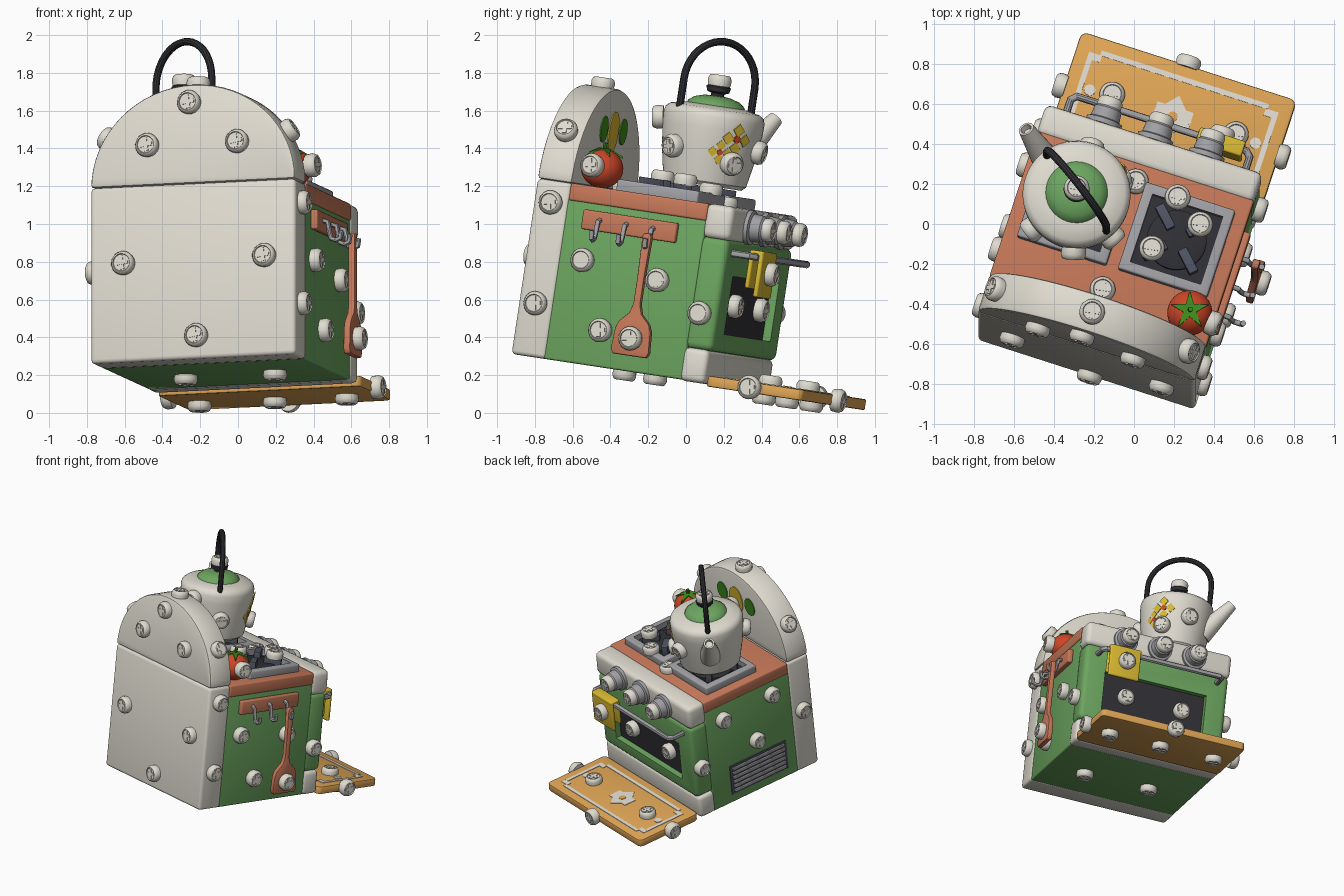
import bpy, bmesh, math
from mathutils import Matrix, Vector as V

if "Cube" in bpy.data.objects:
    bpy.data.objects.remove(bpy.data.objects["Cube"])

# whole toy is tilted: local a=width, b=depth (back panel -> oven door), c=up
W = Matrix.Translation((-.24, -.755, .30)) @ Matrix.Rotation(math.radians(-8.57), 4, 'X') @ Matrix.Rotation(math.radians(-18), 4, 'Z')
U, F, Z = V((1, 0, 0)), V((0, 1, 0)), V((0, 0, 1))

def mat(name, *c):
    m = bpy.data.materials.new(name)
    m.diffuse_color = (*c, 1)
    m.use_nodes = True
    m.node_tree.nodes["Principled BSDF"].inputs["Base Color"].default_value = m.diffuse_color
    return m
CREAM = mat("cream", .74, .71, .63)
GREEN = mat("green", .15, .38, .115)
TERRA = mat("terracotta", .57, .19, .10)
ORANGE = mat("mat orange", .73, .37, .09)
YELLOW = mat("yellow", .70, .49, .03)
RED = mat("tomato red", .62, .06, .02)
DARK = mat("charcoal", .03, .03, .036)
GREY = mat("light grey", .36, .36, .38)
STEEL = mat("dark steel", .08, .09, .125)
LEAF = mat("leaf green", .05, .27, .012)

def frame(o, n, up=Z):
    n = V(n).normalized()
    if abs(n.dot(up)) > .95:
        up = F
    x = up.cross(n).normalized()
    y = n.cross(x)
    return Matrix.Translation(o) @ Matrix((x, y, n)).transposed().to_4x4()

def finish(name, bm, mats, M=Matrix()):
    bmesh.ops.recalc_face_normals(bm, faces=bm.faces[:])
    me = bpy.data.meshes.new(name)
    bm.to_mesh(me)
    bm.free()
    for m in mats:
        me.materials.append(m)
    return place(name, me, M, True)

def place(name, me, M, smooth=False):
    ob = bpy.data.objects.new(name, me)
    bpy.context.collection.objects.link(ob)
    ob.matrix_world = W @ M
    if smooth:
        bpy.ops.object.select_all(action='DESELECT')
        ob.select_set(True)
        bpy.context.view_layer.objects.active = ob
        bpy.ops.object.shade_smooth_by_angle(angle=math.radians(35))
    return ob

def bevel(bm, r, seg=3):
    if r:
        es = [e for e in bm.edges if len(e.link_faces) == 2 and e.calc_face_angle(0) > .6]
        bmesh.ops.bevel(bm, geom=es, offset=r, segments=seg, profile=.5, affect='EDGES', clamp_overlap=True)

def box_bm(lo, hi, r):
    bm = bmesh.new()
    bmesh.ops.create_cube(bm, size=1)
    for v in bm.verts:
        v.co = V([lo[i] if v.co[i] < 0 else hi[i] for i in range(3)])
    bevel(bm, r)
    return bm

def box(name, lo, hi, m, r=.012, M=Matrix()):
    return finish(name, box_bm(lo, hi, r), [m], M)

def recessed_box(name, lo, hi, r, axis, wlo, whi, depth, mats):
    bm = box_bm(lo, hi, r)
    f = max(bm.faces, key=lambda q: q.calc_center_median()[axis] + q.calc_area())
    f = max((q for q in bm.faces if q.normal[axis] > .99), key=lambda q: q.calc_area())
    bmesh.ops.inset_region(bm, faces=[f], thickness=.01)
    mid = f.calc_center_median()
    for v in f.verts:
        for i, k in enumerate([k for k in range(3) if k != axis]):
            v.co[k] = wlo[i] if v.co[k] < mid[k] else whi[i]
    f = bmesh.ops.extrude_discrete_faces(bm, faces=[f])['faces'][0]
    f.material_index = 1
    for v in f.verts:
        v.co[axis] -= depth
    return finish(name, bm, mats)

def prism(name, pts, M, d, m, r=0):
    bm = bmesh.new()
    f = bm.faces.new([bm.verts.new((x, y, 0)) for x, y in pts])
    g = bmesh.ops.extrude_face_region(bm, geom=[f])['geom']
    bmesh.ops.translate(bm, verts=[v for v in g if isinstance(v, bmesh.types.BMVert)], vec=(0, 0, d))
    bmesh.ops.recalc_face_normals(bm, faces=bm.faces[:])
    bevel(bm, r, 2)
    return finish(name, bm, [m], M)

def lathe(name, prof, M, m, n=36):
    bm = bmesh.new()
    vs = [bm.verts.new((x, 0, z)) for x, z in prof]
    es = [bm.edges.new(p) for p in zip(vs, vs[1:])]
    bmesh.ops.spin(bm, geom=vs + es, axis=Z, cent=(0, 0, 0), angle=2 * math.pi, steps=n)
    bmesh.ops.remove_doubles(bm, verts=bm.verts[:], dist=1e-4)
    return finish(name, bm, [m], M)

def tube(name, pts, r, m, M=Matrix()):
    cu = bpy.data.curves.new(name, 'CURVE')
    cu.dimensions, cu.bevel_depth, cu.bevel_resolution, cu.use_fill_caps = '3D', r, 3, True
    s = cu.splines.new('POLY')
    s.points.add(len(pts) - 1)
    for p, q in zip(s.points, pts):
        p.co = (*q, 1)
    tmp = bpy.data.objects.new(name + "_path", cu)
    me = bpy.data.meshes.new_from_object(tmp)
    bpy.data.objects.remove(tmp)
    me.materials.clear()
    me.materials.append(m)
    return place(name, me, M, True)

def ell(rx, ry, cx=0, cy=0, n=20):
    return [(cx + rx * math.cos(2 * math.pi * i / n), cy + ry * math.sin(2 * math.pi * i / n)) for i in range(n)]

def rrect(hw, hh, r):
    return [(sx * (hw - r) + r * math.cos(t), sy * (hh - r) + r * math.sin(t))
            for q, (sx, sy) in enumerate([(1, 1), (-1, 1), (-1, -1), (1, -1)])
            for t in [(q + k / 4) * math.pi / 2 for k in range(5)]]

# screw: round head with raised cross, one shared mesh
head = lathe("screw", [(0, -.01), (.06, -.01), (.064, .025), (.056, .044), (.047, .05), (.044, .044), (0, .044)], frame((0, 0, .3), -F), CREAM, 24)
bm = bmesh.new()
bm.from_mesh(head.data)
for h in ((.036, .011, .05), (.011, .036, .0495)):
    t = bmesh.ops.create_cube(bm, size=1)['verts']
    for v in t:
        v.co = V((math.copysign(h[0], v.co.x), math.copysign(h[1], v.co.y), .04 if v.co.z < 0 else h[2]))
SCREW = head.data
bm.to_mesh(SCREW)
bm.free()
bpy.data.objects.remove(head)
def screw(o, n):
    place("screw", SCREW, frame(o, n) @ Matrix.Rotation(.15, 4, 'Z'))

# back panel and its arched top
box("back_panel", (-.57, 0, 0), (.57, .195, .94), CREAM, .022)
arch = [(.57 * math.cos(math.pi * i / 32), .53 * math.sin(math.pi * i / 32)) for i in range(33)]
prism("back_arch", arch, frame((0, .195, .94), F) @ Matrix.Translation((0, 0, -.195)), .195, CREAM, .018)
D = frame((0, .194, 1.24), F)
prism("arch_fruit", ell(.08, .11), D, .007, YELLOW)
for s in (-1, 1):
    prism("arch_leaf", ell(.06, .07, s * .165, .01), D, .007, LEAF)
    prism("arch_stem", ell(.06, .022, s * .09, -.18), D, .007, LEAF)

# stove body, counter, front parts
box("stove_body", (-.563, .18, 0), (.563, .965, .86), GREEN)
box("counter", (-.57, .19, .85), (.57, .965, .942), TERRA)
box("control_panel", (-.57, .95, .762), (.57, 1.11, .945), CREAM, .035)
box("stove_base", (-.57, .945, -.005), (.57, 1.09, .175), CREAM, .03)
recessed_box("oven_door", (-.563, .94, .17), (.563, 1.105, .77), .035, 1, (-.4, .27), (.4, .58), .045, [GREEN, DARK])
tube("door_handle", [(-.47, 1.09, .70), (-.47, 1.2, .70), (-.445, 1.225, .70), (.445, 1.225, .70), (.47, 1.2, .70), (.47, 1.09, .70)], .02, GREY)
for a in (-.27, 0, .27):
    lathe("knob", [(0, 0), (.092, 0), (.092, .025), (.075, .032), (.07, .085), (.06, .095), (0, .095)], frame((a, 1.105, .85), F), GREY)
    screw((a, 1.2, .85), F)

# towel over the handle
box("towel_front", (.19, 1.238, .49), (.43, 1.265, .73), YELLOW, .01)
box("towel_back", (.19, 1.185, .53), (.43, 1.21, .73), YELLOW, .01)
box("towel_top", (.19, 1.185, .70), (.43, 1.265, .735), YELLOW, .01)
screw((.3, 1.265, .62), F)

# side vent
box("vent_plate", (-.569, .27, .07), (-.555, .79, .31), STEEL, 0)
for i in range(6):
    box("vent_slat", (-.582, .29, .085 + i * .037), (-.56, .77, .107 + i * .037), GREY, .004)

# burners
for s in (-1, 1):
    cx, cy = s * .265, .65
    recessed_box("burner_tray", (cx - .235, cy - .23, .93), (cx + .235, cy + .23, 1.0), .012, 2,
                 (cx - .185, cy - .18), (cx + .185, cy + .18), .045, [GREY, DARK])
    lathe("burner_disc", [(0, 0), (.15, 0), (.15, .025), (.13, .032), (0, .032)], Matrix.Translation((cx, cy, .95)), DARK)
    for k in range(4):
        box("burner_bar", (.06, -.024, .96), (.19, .024, 1.03), STEEL, .005,
            Matrix.Translation((cx, cy, 0)) @ Matrix.Rotation(math.radians(45 + 90 * k), 4, 'Z'))

# kettle
K = Matrix.Translation((-.262, .655, 0))
lathe("kettle_body", [(0, 1.035), (.2, 1.035), (.222, 1.055), (.25, 1.2), (.268, 1.34), (.27, 1.40), (.262, 1.425), (.24, 1.443), (.16, 1.46), (0, 1.46)], K, CREAM, 48)
lathe("kettle_lid", [(0, 1.455), (.157, 1.455), (.15, 1.472), (.12, 1.495), (.07, 1.51), (0, 1.516)], K, GREEN)
lathe("lid_knob", [(0, 1.5), (.035, 1.5), (.035, 1.525), (.06, 1.535), (.065, 1.56), (.05, 1.578), (0, 1.578)], K, DARK)
screw((-.262, .655, 1.575), Z)
KS = K @ Matrix.Rotation(math.radians(146), 4, 'Z')
tube("kettle_handle", [(.24, 0, 1.42)] + [(.24 * math.cos(math.pi * i / 20), 0, 1.58 + .222 * math.sin(math.pi * i / 20)) for i in range(21)] + [(-.24, 0, 1.42)], .02, DARK, KS)
L = V((.21, 0, .24)).length
lathe("kettle_spout", [(0, 0), (.08, 0), (.04, L), (.028, L), (.025, L - .03), (0, L - .03)], KS @ frame((.20, 0, 1.2), (.21, 0, .24)), CREAM, 24)
def on_kettle(deg, c, out=0):
    t, r = math.radians(deg), .222 + .175 * (c - 1.055) + out
    n = V((math.cos(t), math.sin(t), -.15))
    return V((-.262 + r * n.x, .655 + r * n.y, c)), n
for deg, c in ((-29, 1.22), (48, 1.17), (-75, 1.36), (92, 1.25), (234, 1.3)):
    screw(*on_kettle(deg, c))
for deg, c, s in ((49, 1.30, 1), (31, 1.22, .8)):
    for dx, dy in ((0, .048), (0, -.048), (11, 0), (-11, 0)):
        prism("kettle_petal", ell(.034 * s, .036 * s, n=4), frame(*on_kettle(deg + dx * s, c + dy * s, -.003)), .007, YELLOW)
    prism("kettle_flower_centre", ell(.02 * s, .02 * s, n=10), frame(*on_kettle(deg, c, -.002)), .008, RED)

# tomato with leaf star
bm = bmesh.new()
bmesh.ops.create_uvsphere(bm, u_segments=28, v_segments=16, radius=.113)
bmesh.ops.scale(bm, verts=bm.verts[:], vec=(1, 1, .92))
finish("tomato", bm, [RED], Matrix.Translation((.445, .31, 1.043)))
star = [((.1 if i % 2 else .035) * math.cos(i * math.pi / 5), (.1 if i % 2 else .035) * math.sin(i * math.pi / 5)) for i in range(10)]
leaf = prism("tomato_leaves", star, Matrix.Translation((.445, .31, 1.143)), .012, LEAF)
for v in leaf.data.vertices:
    v.co.z -= 3.5 * (v.co.x ** 2 + v.co.y ** 2)
tube("tomato_stem", [(.445, .31, 1.14), (.45, .31, 1.18)], .012, LEAF)
screw((.555, .295, 1.05), (1, -.12, .05))

# utensil rack, hooks and spatula
box("utensil_rack", (.56, .29, .71), (.60, .82, .815), TERRA, .01)
for b in (.39, .54, .69):
    tube("hook", [(.59, b, .77), (.625, b, .76), (.635, b, .70), (.645, b, .67), (.67, b, .66), (.695, b, .67), (.70, b, .71)], .014, GREY)
half = [(.016, .74), (.026, .72), (.02, .5), (.02, .36), (.035, .31), (.085, .26), (.1, .22), (.107, .11), (.095, .083)]
prism("spatula", half + [(-x, y) for x, y in reversed(half)], frame((.648, .69, 0), U), .038, TERRA, .008)
screw((.686, .69, .175), U)

# floor mat with painted border and rosette
T = frame((.01, 1.37, 0), Z, F)
prism("floor_mat", rrect(.565, .27, .035), T @ Matrix.Translation((0, 0, -.016)), .058, ORANGE, .008)
for s in (-1, 1):
    box("mat_stripe_long", (-.44, s * .195 - .013, .04), (.44, s * .195 + .013, .046), CREAM, 0, T)
    box("mat_stripe_short", (s * .485 - .013, -.15, .04), (s * .485 + .013, .15, .046), CREAM, 0, T)
    for q in (-1, 1):
        box("mat_corner", (min(s * .43, s * .498), q * .165 - .018, .04), (max(s * .43, s * .498), q * .165 + .018, .0455), CREAM, 0, T)
    prism("mat_dot", ell(.028, .028, s * .435), T @ Matrix.Translation((0, 0, .04)), .0065, CREAM)
    box("rosette_lobe", (s * .06 - .035, -.05, .04), (s * .06 + .035, .05, .0455), CREAM, 0, T)
prism("rosette", ell(.1, .11, n=4), T @ Matrix.Translation((0, 0, .04)), .006, CREAM)
prism("rosette_eye", ell(.025, .025), T @ Matrix.Translation((0, 0, .04)), .009, ORANGE)

# screws by face
for a, c in ((-.382, .527), (.403, .534), (.024, .123), (-.248, 1.153), (-.015, 1.372), (.252, 1.151)):
    screw((a, 0, c), -F)
for t in (30, 90, 150):
    x, y = math.cos(math.radians(t)), math.sin(math.radians(t))
    screw((.57 * x, .1, .94 + .53 * y), (x / .57, 0, y / .53))
for b, c in ((.1, .824), (.1, .284), (.322, .547), (.751, .501), (.478, .194), (1.01, .361)):
    screw((.567, b, c), U)
for b, c in ((.1, .5), (.36, .75), (.81, .73), (.53, .43), (1.04, .42)):
    screw((-.567, b, c), -U)
for a in (-.23, .21):
    screw((a, 1.065, .425), F)
for a, b, c in ((-.01, .30, .942), (-.02, .87, .942), (.206, .85, 1.0), (.356, .75, 1.03), (.165, .56, 1.03), (-.31, 1.38, .042), (.34, 1.38, .042)):
    screw((a, b, c), Z)
for a, b, c in ((-.22, .56, 0), (.28, .55, 0), (-.41, 1.38, -.016), (.01, 1.38, -.016), (.41, 1.38, -.016)):
    screw((a, b, c), -Z)
screw((0, 1.64, .013), F)
screw((.575, 1.35, .013), U)
screw((-.555, 1.35, .013), -U)

# stand on the floor
bpy.context.view_layer.update()
low = min((o.matrix_world @ V(c)).z for o in bpy.data.objects if o.name.startswith("screw") for c in [v.co for v in o.data.vertices])
for o in bpy.data.objects:
    o.matrix_world = Matrix.Translation((0, 0, -low)) @ o.matrix_world
